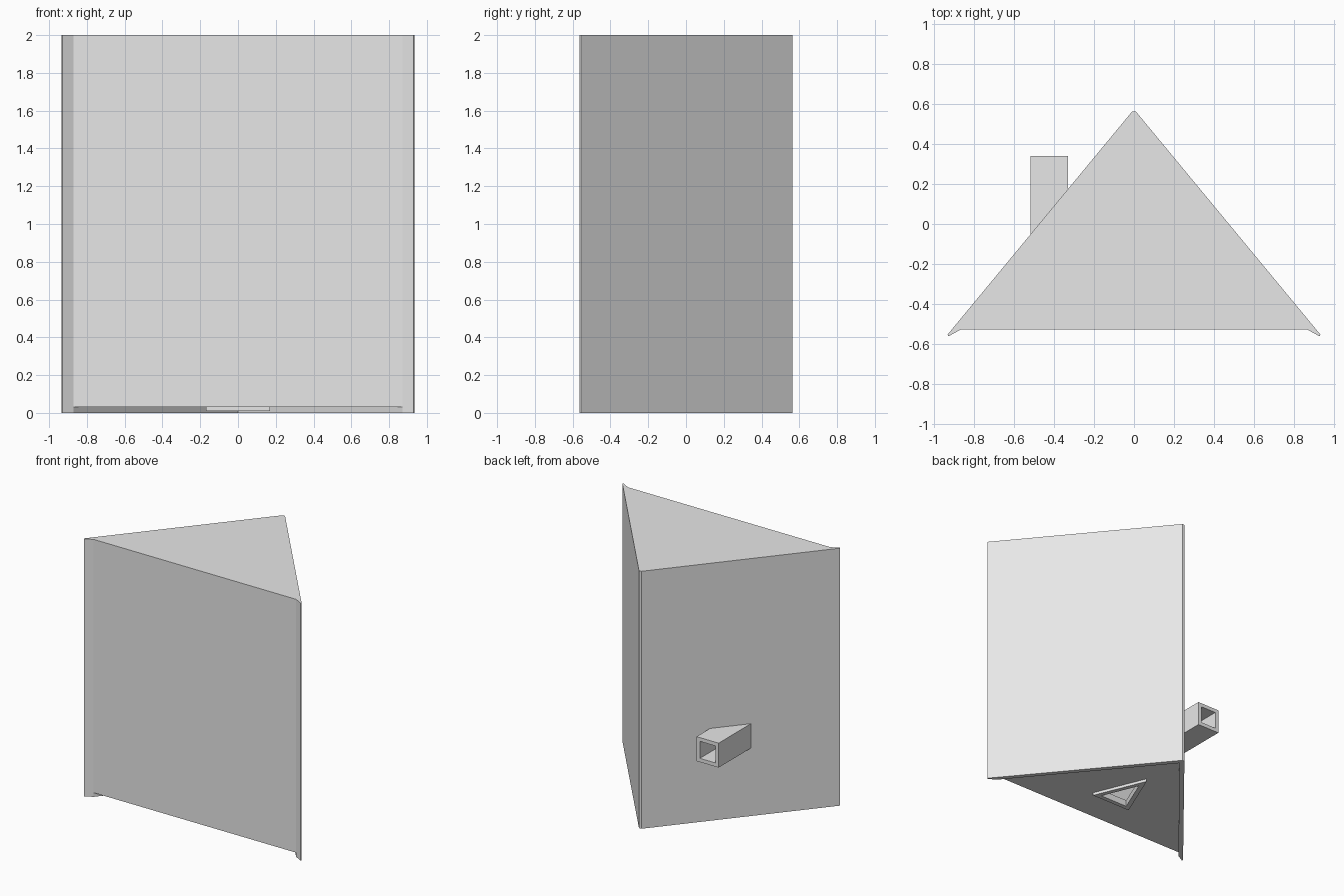
import bpy, bmesh
from mathutils import Vector

cube = bpy.data.objects.get("Cube")
if cube:
    bpy.data.objects.remove(cube)

grey = bpy.data.materials.new("plain grey")
grey.use_nodes = True
COLOUR = (0.8, 0.8, 0.8, 1)
grey.diffuse_color = COLOUR
grey.node_tree.nodes["Principled BSDF"].inputs["Base Color"].default_value = COLOUR


def finish(name, bm):
    bmesh.ops.recalc_face_normals(bm, faces=bm.faces)
    mesh = bpy.data.meshes.new(name)
    bm.to_mesh(mesh)
    bm.free()
    mesh.materials.append(grey)
    obj = bpy.data.objects.new(name, mesh)
    bpy.context.collection.objects.link(obj)
    return obj


def prism(name, profile, z0, z1):
    """Solid extrusion of an xy profile."""
    bm = bmesh.new()
    face = bm.faces.new([bm.verts.new((x, y, z0)) for x, y in profile])
    top = bmesh.ops.extrude_face_region(bm, geom=[face], use_keep_orig=True)
    verts = [v for v in top["geom"] if isinstance(v, bmesh.types.BMVert)]
    bmesh.ops.translate(bm, verts=verts, vec=(0, 0, z1 - z0))
    return finish(name, bm)


def tube(name, outer, inner, place0, place1):
    """Extruded ring; the place functions put profile points in space."""
    bm = bmesh.new()
    loops = [[bm.verts.new(place(*p)) for p in pts]
             for pts, place in ((outer, place0), (outer, place1),
                                (inner, place1), (inner, place0))]
    n = len(outer)
    for k in range(4):
        a, b = loops[k], loops[(k + 1) % 4]
        for i in range(n):
            j = (i + 1) % n
            bm.faces.new((a[i], a[j], b[j], b[i]))
    return finish(name, bm)


def at_z(z):
    return lambda x, y: (x, y, z)


def shrink(tri, factor):
    """Scale a triangle about its incentre for an even border."""
    pts = [Vector(p) for p in tri]
    sides = [(pts[1] - pts[2]).length, (pts[2] - pts[0]).length, (pts[0] - pts[1]).length]
    centre = sum((p * s for p, s in zip(pts, sides)), Vector((0, 0))) / sum(sides)
    return [tuple(centre + (p - centre) * factor) for p in pts]


# Roof with a narrow flat ridge and splayed eaves
half = [(0.01, 0.563), (0.935, -0.555), (0.93, -0.563), (0.87, -0.53)]
roof = half + [(0, 0.517)] + [(-x, y) for x, y in reversed(half)]
prism("roof", roof, 0, 2)

# Gable walls and floor, the open-window wall set back under the overhang
gable = [(-0.87, -0.53), (0.87, -0.53), (0, 0.517)]
window = [(-0.17, -0.265), (0.17, -0.265), (0, 0.145)]
opening = shrink(window, 0.7)
prism("back_wall", gable, 1.97, 2)
tube("window_wall", gable, opening, at_z(0.032), at_z(0.06))
prism("floor", [(-0.87, -0.53), (0.87, -0.53), (0.845, -0.5), (-0.845, -0.5)], 0.06, 1.97)

# Raised triangular window frame
tube("window_frame", window, opening, at_z(0.01), at_z(0.034))


# Hollow square chimney with its foot cut to the roof slope
def square(r):
    cx, cz = -0.425, 0.622
    return [(cx - r, cz - r), (cx + r, cz - r), (cx + r, cz + r), (cx - r, cz + r)]


tube("chimney", square(0.095), square(0.066),
     lambda x, z: (x, -0.075 + (x + 0.52) * 1.203, z),
     lambda x, z: (x, 0.342, z))
